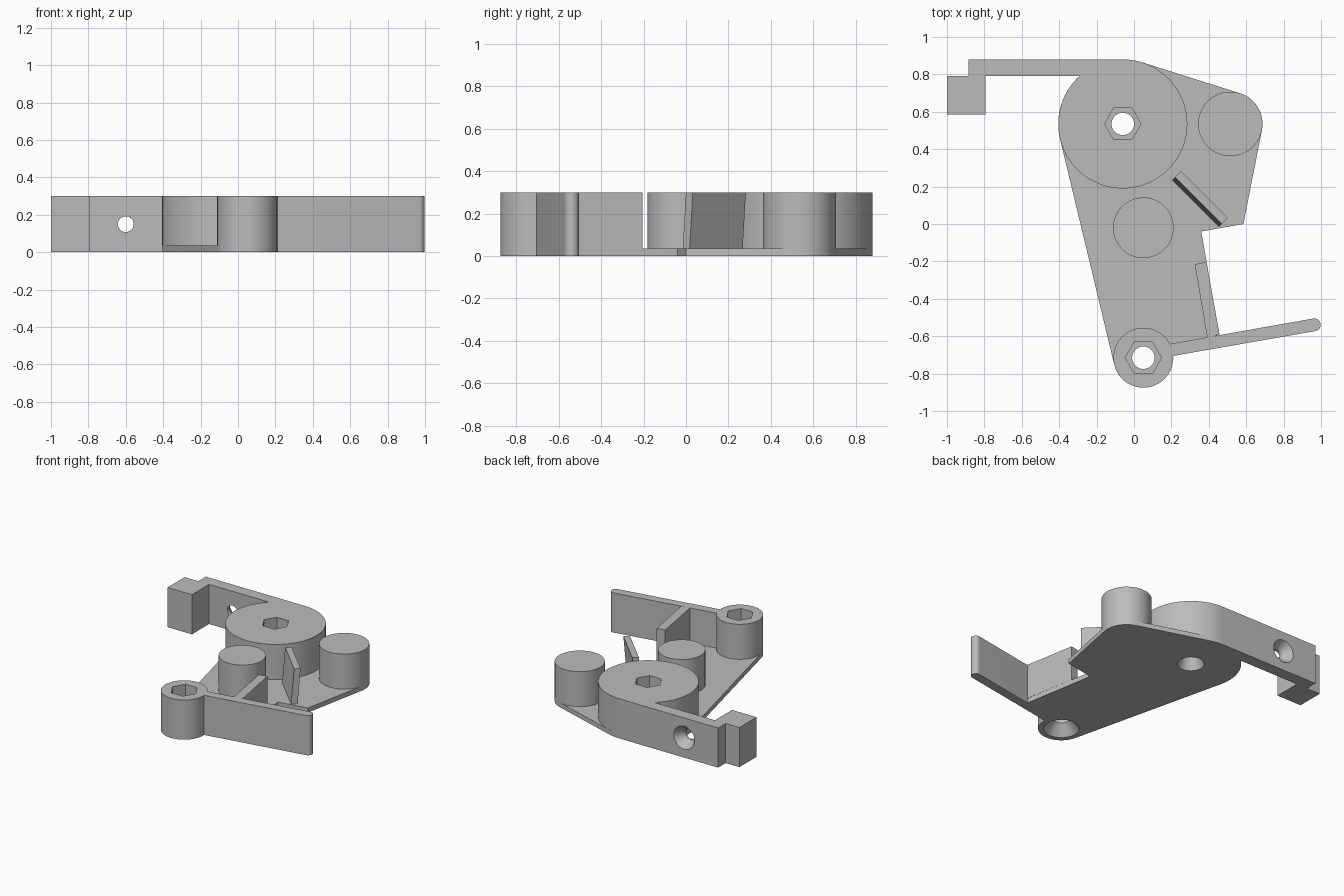
import bpy, bmesh
from math import pi, cos, sin, acos, atan2, hypot, radians
from mathutils import Matrix, Vector

if "Cube" in bpy.data.objects:
    bpy.data.objects.remove(bpy.data.objects["Cube"])

grey = bpy.data.materials.new("plain grey")
grey.use_nodes = True
grey.diffuse_color = (0.5, 0.5, 0.5, 1)
grey.node_tree.nodes["Principled BSDF"].inputs["Base Color"].default_value = (0.5, 0.5, 0.5, 1)

TOP, FLOOR = 0.3, 0.035
HUB = (-0.06, 0.535, 0.345)      # x, y, radius
SIDE = (0.515, 0.535, 0.172)
MIDDLE = (0.05, -0.02, 0.162)
PIVOT = (0.05, -0.715, 0.16)


def finish(name, bm):
    bmesh.ops.recalc_face_normals(bm, faces=bm.faces)
    mesh = bpy.data.meshes.new(name)
    bm.to_mesh(mesh)
    bm.free()
    ob = bpy.data.objects.new(name, mesh)
    bpy.context.collection.objects.link(ob)
    mesh.materials.append(grey)
    return ob


def prism(name, outline, z0, z1, shift=(0, 0)):
    """Extrude an outline upwards, optionally leaning."""
    bm = bmesh.new()
    face = bm.faces.new([bm.verts.new((x, y, z0)) for x, y in outline])
    out = bmesh.ops.extrude_face_region(bm, geom=[face])
    verts = [g for g in out["geom"] if isinstance(g, bmesh.types.BMVert)]
    bmesh.ops.translate(bm, verts=verts, vec=(*shift, z1 - z0))
    return finish(name, bm)


def cone(name, center, r1, r2, depth, sides=64, axis_turn=0):
    bm = bmesh.new()
    turn = Matrix.Translation(center) @ Matrix.Rotation(axis_turn, 4, "X")
    bmesh.ops.create_cone(bm, cap_ends=True, segments=sides, radius1=r1,
                          radius2=r2, depth=depth, matrix=turn)
    return finish(name, bm)


def arc(circle, a0, a1, steps=40):
    x, y, r = circle
    while a1 < a0:
        a1 += 2 * pi
    return [(x + r * cos(a0 + (a1 - a0) * i / steps),
             y + r * sin(a0 + (a1 - a0) * i / steps)) for i in range(steps + 1)]


def tangent(c1, c2):
    """Angle of the shared outer tangent, going counter-clockwise."""
    dx, dy = c2[0] - c1[0], c2[1] - c1[1]
    return atan2(dy, dx) - acos((c1[2] - c2[2]) / hypot(dx, dy))


def cut(ob, cutters):
    bpy.context.view_layer.objects.active = ob
    for c in cutters:
        mod = ob.modifiers.new("cut", "BOOLEAN")
        mod.operation, mod.solver, mod.object = "DIFFERENCE", "EXACT", c
        bpy.ops.object.modifier_apply(modifier=mod.name)


# Base plate: rounded corners joined by tangents, with a notch on the left side
corner = (0.585, 0.0, 0)
in_a, mid_a = tangent(SIDE, HUB), tangent(HUB, PIVOT)
outline = arc(HUB, in_a, mid_a)
outline += arc(PIVOT, mid_a, atan2(0.01, 0.16))
outline += [(0.455, -0.59), (0.36, -0.04), corner[:2]]
outline += arc(SIDE, tangent(corner, SIDE), in_a)
plate = prism("base_plate", outline, 0, FLOOR)

# Round bosses
bosses = {}
for name, (x, y, r) in (("hub_boss", HUB), ("side_boss", SIDE),
                        ("middle_boss", MIDDLE), ("pivot_boss", PIVOT)):
    h = TOP - FLOOR
    bosses[name] = cone(name, (x, y, FLOOR + h / 2), r, r, h, 80)

# Back arm with its end block
arm = prism("back_arm", [(-0.885, 0.79), (-0.06, 0.79), (-0.06, 0.88), (-0.885, 0.88)], 0, TOP)
block = prism("end_block", [(-1, 0.585), (-0.795, 0.585), (-0.795, 0.79), (-1, 0.79)], 0, TOP)

# Lever with a rounded tip
lean = radians(10)
tip = (0.964, -0.539, 0.034)
lever = prism("lever", [(0.17, -0.645), (0.17, -0.712)]
              + arc(tip, lean - pi / 2, lean + pi / 2, 16), 0, TOP)

# Rib along the notch and the slanted leaf
rib = prism("notch_rib", [(0.325, -0.215), (0.388, -0.204), (0.457, -0.59), (0.392, -0.61)], FLOOR, TOP)
leaf = prism("slanted_leaf", [(0.205, 0.235), (0.455, -0.015), (0.487, 0.017), (0.237, 0.267)],
             FLOOR, TOP, (0.015, 0.015))

# Nut pockets, bolt holes and countersinks
for boss, (x, y, r), sink in ((bosses["hub_boss"], HUB, 0.092),
                              (bosses["pivot_boss"], PIVOT, 0.125)):
    cutters = [cone("bolt_cut", (x, y, 0.15), 0.06, 0.06, 0.5),
               cone("sink_cut", (x, y, 0.035), sink + 0.005, 0.06, 0.09)]
    nut = cone("nut_cut", (0, 0, 0), 0.097, 0.097, 0.26, 6)
    # Point two hexagon corners along x
    first = max((v.co for v in nut.data.vertices), key=lambda c: c.x)
    nut.data.transform(Matrix.Rotation(-atan2(first.y, first.x), 4, "Z"))
    nut.data.transform(Matrix.Translation(Vector((x, y, TOP))))
    cutters.append(nut)
    cut(boss, cutters)
    cut(plate, cutters[:2])
    for c in cutters:
        bpy.data.objects.remove(c)

# Countersunk screw hole through the back arm
cutters = [cone("screw_cut", (-0.6, 0.83, 0.15), 0.042, 0.042, 0.3, axis_turn=pi / 2),
           cone("screw_sink_cut", (-0.6, 0.85, 0.15), 0.09, 0.042, 0.07, axis_turn=pi / 2)]
cut(arm, cutters)
for c in cutters:
    bpy.data.objects.remove(c)

# Smooth the round walls and keep the edges sharp
bpy.ops.object.select_all(action="DESELECT")
parts = [plate, arm, block, lever, rib, leaf, *bosses.values()]
for ob in parts:
    ob.select_set(True)
bpy.context.view_layer.objects.active = plate
bpy.ops.object.shade_smooth_by_angle(angle=radians(30))
